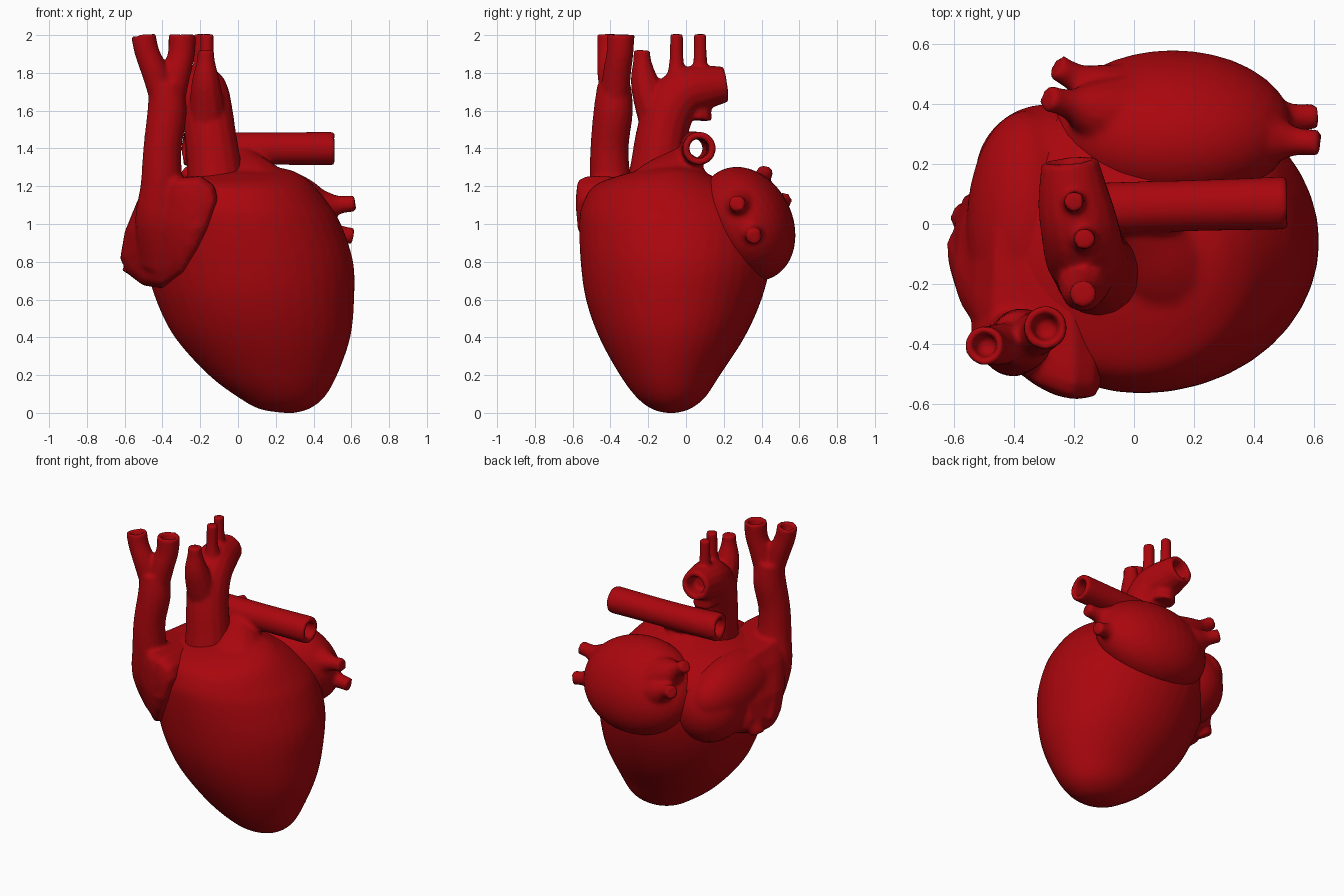
import bpy, bmesh, math
from mathutils import Vector, Matrix

if "Cube" in bpy.data.objects:
    bpy.data.objects.remove(bpy.data.objects["Cube"])

red = bpy.data.materials.new("heart_red")
red.diffuse_color = (0.4, 0.002, 0.004, 1)
red.use_nodes = True
red.node_tree.nodes["Principled BSDF"].inputs["Base Color"].default_value = red.diffuse_color


def spline(rows, n=4):
    # Catmull-Rom through rows of equal length
    out = []
    for i in range(len(rows) - 1):
        a, b = rows[max(i - 1, 0)], rows[i]
        c, d = rows[i + 1], rows[min(i + 2, len(rows) - 1)]
        for k in range(n):
            t = k / n
            out.append([0.5 * (2 * q + (r - p) * t + (2 * p - 5 * q + 4 * r - s) * t * t
                               + (3 * q - p - 3 * r + s) * t ** 3) for p, q, r, s in zip(a, b, c, d)])
    return out + [list(rows[-1])]


def loft(bm, rings, closed=False):
    vs = [[bm.verts.new(p) for p in ring] for ring in rings]
    n = len(vs[0])
    pairs = list(zip(vs, vs[1:])) + ([(vs[-1], vs[0])] if closed else [])
    faces = [bm.faces.new((a[i], a[(i + 1) % n], b[(i + 1) % n], b[i]))
             for a, b in pairs for i in range(n)]
    if not closed:
        faces += [bm.faces.new(vs[0]), bm.faces.new(vs[-1])]
    bmesh.ops.recalc_face_normals(bm, faces=faces)


def tube(bm, rows, bore=0.0, through=False, sides=16):
    # rows of x, y, z, radius; bore = depth of the open end
    rows = spline(rows)
    pts = [Vector(r[:3]) for r in rows]
    tan = [(pts[min(i + 1, len(pts) - 1)] - pts[max(i - 1, 0)]).normalized() for i in range(len(pts))]
    u = tan[0].orthogonal().normalized()
    frames = []
    for i, t in enumerate(tan):
        if i:
            u = tan[i - 1].rotation_difference(t) @ u
        frames.append((pts[i], u.copy(), t.cross(u), rows[i][3]))

    def ring(f, k=1, shift=Vector()):
        return [f[0] + shift + f[3] * k * (math.cos(a) * f[1] + math.sin(a) * f[2])
                for a in (2 * math.pi * j / sides for j in range(sides))]
    rings = [ring(f) for f in frames]
    if through:
        rings += [ring(f, 0.6) for f in reversed(frames)]
    elif bore:
        rings += [ring(frames[-1], 0.66), ring(frames[-1], 0.5, -tan[-1] * bore)]
    loft(bm, rings, through)


def ball(bm, loc, radii, tilt=0):
    m = Matrix.Translation(loc) @ Matrix.Rotation(tilt, 4, 'X') @ Matrix.Diagonal((*radii, 1))
    bmesh.ops.create_uvsphere(bm, u_segments=32, v_segments=20, radius=1, matrix=m)


def finish(bm, name, smooth=5, voxel=0.013):
    # fuse overlapping pieces into one organic skin
    me = bpy.data.meshes.new(name)
    bm.to_mesh(me)
    bm.free()
    ob = bpy.data.objects.new(name, me)
    bpy.context.collection.objects.link(ob)
    bpy.context.view_layer.objects.active = ob
    ob.select_set(True)
    rm = ob.modifiers.new("fuse", 'REMESH')
    rm.mode, rm.voxel_size, rm.use_smooth_shade = 'VOXEL', voxel, True
    sm = ob.modifiers.new("soften", 'SMOOTH')
    sm.factor, sm.iterations = 0.5, smooth
    for m in ("fuse", "soften"):
        bpy.ops.object.modifier_apply(modifier=m)
    ob.data.materials.clear()
    ob.data.materials.append(red)
    ob.data.polygons.foreach_set("use_smooth", [True] * len(ob.data.polygons))
    ob.select_set(False)


# ventricles: z, centre x, radius x, centre y, radius y
bm = bmesh.new()
body = [(0, .27, .03, -.08, .03), (.02, .245, .13, -.08, .1), (.08, .23, .225, -.08, .18),
        (.2, .185, .34, -.085, .265), (.4, .13, .465, -.075, .385), (.6, .09, .525, -.065, .465),
        (.8, .06, .55, -.055, .503), (1.0, .02, .525, -.06, .505), (1.1, 0, .485, -.075, .475),
        (1.2, 0, .405, -.11, .38), (1.255, .04, .3, -.11, .25), (1.285, .08, .2, -.09, .15),
        (1.305, .08, .1, -.07, .08)]
loft(bm, [[(cx + rx * math.cos(a), cy + ry * math.sin(a), z)
           for a in (2 * math.pi * j / 40 for j in range(40))] for z, cx, rx, cy, ry in spline(body)])
# pulmonary trunk and crossing artery
tube(bm, [(.1, -.14, 1.1, .24), (.06, -.08, 1.2, .19), (.02, -.01, 1.29, .13), (0, .03, 1.335, .1)])
tube(bm, [(-.29, .03, 1.4, .095), (-.1, .05, 1.4, .09), (.15, .06, 1.4, .087), (.515, .07, 1.4, .09)],
     through=True)
finish(bm, "ventricles_and_pulmonary_artery", 12)

# aorta with arch and three upper branches
bm = bmesh.new()
tube(bm, [(-.11, -.17, 1.15, .155), (-.125, -.15, 1.3, .145), (-.145, -.13, 1.46, .137),
          (-.165, -.09, 1.6, .136), (-.18, -.02, 1.69, .132), (-.2, .08, 1.72, .122),
          (-.215, .21, 1.74, .095)], bore=.09)
for x, y, top, r, x0, y0 in ((-.17, -.232, 1.92, .045, -.16, -.15), (-.165, -.05, 2.005, .036, -.17, -.03),
                             (-.2, .075, 2.005, .034, -.19, .06)):
    tube(bm, [(x0, y0, 1.55, r * 2.3), (x, y * .93, 1.74, r * 1.75), (x, y, 1.86, r * 1.1), (x, y, top, r)],
         sides=10)
finish(bm, "aorta", 4, .011)

# right atrium: rear chamber and front flap wrapped around the ventricles
bm = bmesh.new()
ball(bm, (-.29, .16, .92), (.24, .24, .25))
ball(bm, (-.36, -.02, 1.0), (.2, .4, .23))
outline = [(-.2, 1.25), (-.13, 1.2), (-.11, 1.13), (-.16, .98), (-.22, .86), (-.29, .74), (-.4, .665),
           (-.5, .68), (-.58, .74), (-.62, .82), (-.595, .96), (-.53, 1.12), (-.47, 1.22), (-.32, 1.24)]


def flap_ring(s, back, flat=None):
    ring = []
    for px, pz in outline:
        x, z = -.36 + (px + .36) * s, .97 + (pz - .97) * s
        y = -.585 + 1.55 * max(0, -.2 - x) ** 1.7 + .6 * max(0, 1.03 - z) ** 1.5 + back
        ring.append((x, y if flat is None else flat, z))
    return ring


loft(bm, [flap_ring(.8, 0, .1), flap_ring(.94, 0, -.02), flap_ring(1.02, .11), flap_ring(1.01, .05),
          flap_ring(.93, .01), flap_ring(.7, 0), flap_ring(.4, 0), flap_ring(.1, 0)])
# superior vena cava with its fork, and the lower vein stub
tube(bm, [(-.4, -.26, .8, .12), (-.415, -.35, 1.02, .13), (-.405, -.395, 1.2, .112), (-.4, -.405, 1.4, .102),
          (-.375, -.385, 1.6, .105), (-.385, -.38, 1.74, .09)])
tube(bm, [(-.4, -.39, 1.66, .066), (-.44, -.4, 1.8, .07), (-.485, -.405, 1.92, .066),
          (-.5, -.405, 2.005, .067)], bore=.07)
tube(bm, [(-.36, -.38, 1.64, .075), (-.325, -.365, 1.8, .075), (-.3, -.35, 1.9, .072),
          (-.295, -.345, 2.005, .074)], bore=.07)
tube(bm, [(-.44, .03, .95, .12), (-.51, .02, .84, .08), (-.57, .02, .73, .05)])
finish(bm, "right_atrium_and_vena_cava", 7)

# left atrium with two pulmonary veins on each side
bm = bmesh.new()
ball(bm, (.13, .32, 1.0), (.4, .245, .315), math.radians(26))
for base, tip in (((.34, .29, 1.08), (.62, .27, 1.11)), ((.34, .34, .98), (.61, .36, .935)),
                  ((-.06, .36, 1.12), (-.29, .42, 1.28)), ((-.04, .4, 1.04), (-.26, .525, 1.13))):
    b, t = Vector(base), Vector(tip)
    tube(bm, [(*b, .15), (*b.lerp(t, .4), .095), (*b.lerp(t, .7), .05), (*t, .045)], sides=12)
finish(bm, "left_atrium_and_veins", 5)
